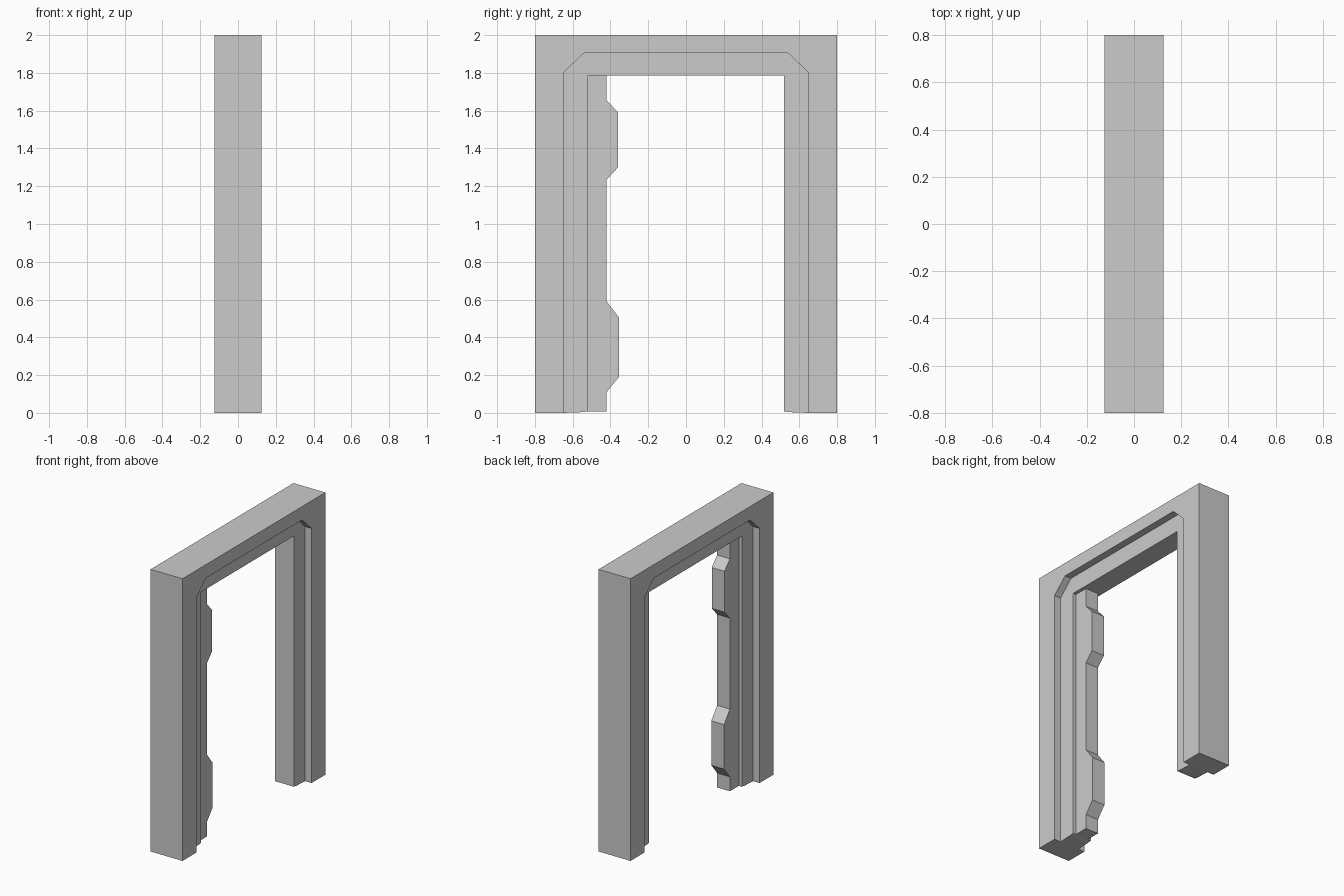
import bpy
import bmesh

cube = bpy.data.objects.get("Cube")
if cube:
    bpy.data.objects.remove(cube, do_unlink=True)

# Plain grey finish
grey = bpy.data.materials.new("light grey")
grey.use_nodes = True
colour = (0.6, 0.6, 0.6, 1.0)
grey.diffuse_color = colour
grey.node_tree.nodes["Principled BSDF"].inputs["Base Color"].default_value = colour


def extrude_profile(name, points, half_depth):
    """Solid from a (y, z) outline, centred on x = 0."""
    bm = bmesh.new()
    face = bm.faces.new([bm.verts.new((-half_depth, y, z)) for y, z in points])
    result = bmesh.ops.extrude_face_region(bm, geom=[face])
    moved = [v for v in result["geom"] if isinstance(v, bmesh.types.BMVert)]
    bmesh.ops.translate(bm, vec=(2 * half_depth, 0, 0), verts=moved)
    bmesh.ops.recalc_face_normals(bm, faces=bm.faces)
    mesh = bpy.data.meshes.new(name)
    bm.to_mesh(mesh)
    bm.free()
    mesh.materials.append(grey)
    obj = bpy.data.objects.new(name, mesh)
    bpy.context.collection.objects.link(obj)
    return obj


def arch(outer, inner):
    """Closed outline of an arch from the +y halves of its two edges, bottom up."""
    def mirrored(half):
        return half + [(-y, z) for y, z in reversed(half)]
    return mirrored(outer) + mirrored(inner)[::-1]


# Edges of the arch, bottom up on the +y side
outside = [(0.8, 0), (0.8, 2)]
chamfered = [(0.645, 0), (0.645, 1.805), (0.54, 1.905)]
opening = [(0.545, 0.004), (0.52, 0.008), (0.52, 1.785)]

# Outer frame and the recessed, thinner inner frame
extrude_profile("outer_frame", arch(outside, chamfered), 0.125)
extrude_profile("inner_frame", arch(chamfered, opening), 0.074)

# Edge of the open sliding door with two interlocking teeth
door_edge = [(-0.42, 0.008)]
for low, tooth_low, tooth_high, high, tip in (
        (0.11, 0.19, 0.505, 0.59, -0.355),
        (1.235, 1.30, 1.59, 1.655, -0.36)):
    door_edge += [(-0.42, low), (tip, tooth_low), (tip, tooth_high), (-0.42, high)]
door_edge += [(-0.42, 1.786), (-0.525, 1.786), (-0.525, 0.008)]
extrude_profile("sliding_door", door_edge, 0.05)
